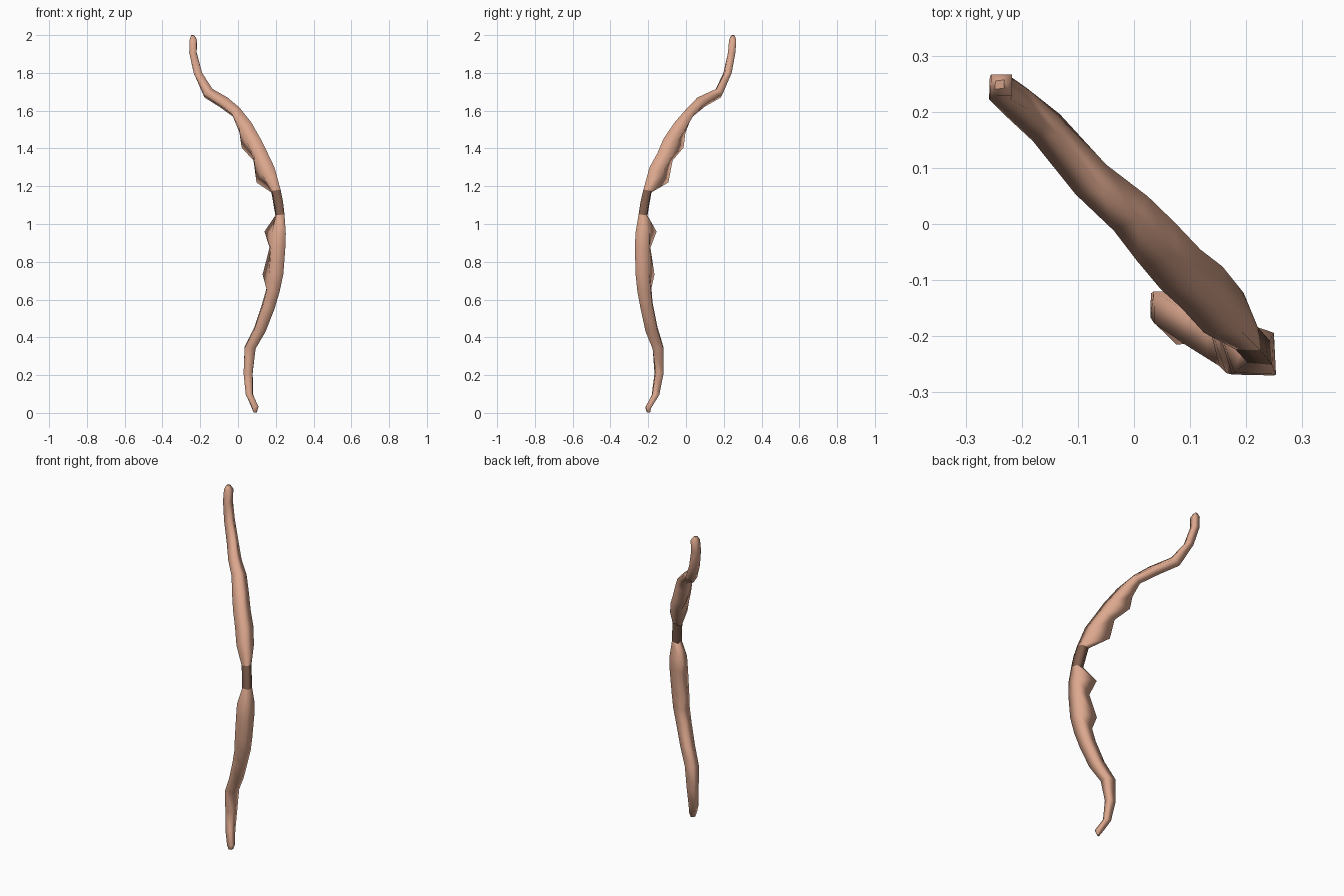
import bpy, bmesh
from mathutils import Vector


def material(name, rgb):
    m = bpy.data.materials.new(name)
    m.diffuse_color = (*rgb, 1)
    return m


WOOD = material("tan_wood", (0.72, 0.39, 0.27))
LEATHER = material("dark_leather", (0.22, 0.115, 0.075))
SIDE = Vector((1, 1, 0)).normalized()   # the bow lies in a diagonal plane


def loft(name, sections, mat):
    """Four-sided loft; section = outer ridge xyz, inner ridge xyz, half width."""
    bm = bmesh.new()
    rings = []
    for s in sections:
        outer, inner, w = Vector(s[0:3]), Vector(s[3:6]), s[6]
        depth = (inner - outer).length
        mid = outer.lerp(inner, min(0.5, 0.055 / depth))
        pts = (outer, mid + SIDE * w, inner, mid - SIDE * w)
        rings.append([bm.verts.new(p) for p in pts])
    for a, b in zip(rings, rings[1:]):
        for i in range(4):
            j = (i + 1) % 4
            bm.faces.new((a[i], a[j], b[j], b[i])).smooth = True
    for cap in (rings[0], rings[-1]):
        bm.faces.new(cap)
        for i in range(4):
            bm.edges.get((cap[i], cap[(i + 1) % 4])).smooth = False
    bmesh.ops.recalc_face_normals(bm, faces=bm.faces)
    me = bpy.data.meshes.new(name)
    bm.to_mesh(me)
    bm.free()
    me.materials.append(mat)
    ob = bpy.data.objects.new(name, me)
    bpy.context.collection.objects.link(ob)
    return ob


# Upper limb, from grip to tip
upper = [
    (.225, -.225, 1.183, .177, -.183, 1.167, .028),
    (.193, -.193, 1.30, .098, -.093, 1.22, .05),
    (.156, -.15, 1.378, .082, -.071, 1.336, .052),
    (.119, -.119, 1.452, .019, -.013, 1.405, .05),
    (.071, -.061, 1.537, .008, -.003, 1.484, .048),
    (.008, .008, 1.616, -.019, .029, 1.563, .043),
    (-.056, .061, 1.67, -.098, .098, 1.62, .038),
    (-.135, .16, 1.715, -.177, .183, 1.669, .034),
    (-.19, .205, 1.80, -.235, .235, 1.80, .031),
    (-.22, .222, 1.905, -.257, .262, 1.91, .028),
    (-.218, .228, 1.975, -.255, .266, 1.975, .027),
    (-.232, .242, 1.998, -.247, .255, 2.0, .012),
]

# Lower limb, from grip to tip
lower = [
    (.246, -.251, 1.05, .198, -.204, 1.045, .028),
    (.253, -.268, .95, .14, -.156, .96, .05),
    (.25, -.27, .865, .167, -.188, .875, .052),
    (.24, -.267, .735, .13, -.167, .733, .05),
    (.22, -.257, .64, .151, -.183, .66, .047),
    (.193, -.24, .55, .13, -.177, .585, .044),
    (.146, -.214, .43, .087, -.151, .455, .042),
    (.093, -.177, .34, .035, -.12, .35, .04),
    (.077, -.161, .215, .03, -.124, .205, .034),
    (.077, -.177, .10, .045, -.146, .09, .028),
    (.108, -.212, .035, .075, -.187, .022, .022),
    (.096, -.203, .002, .086, -.195, .005, .013),
]

loft("upper_limb", upper, WOOD)
loft("lower_limb", lower, WOOD)

# Grip joins the two limbs, with a slight bow between them
middle = [(a + b) / 2 for a, b in zip(upper[0], lower[0])]
middle[0] += .003
middle[1] -= .003
loft("grip", [lower[0], middle, upper[0]], LEATHER)
